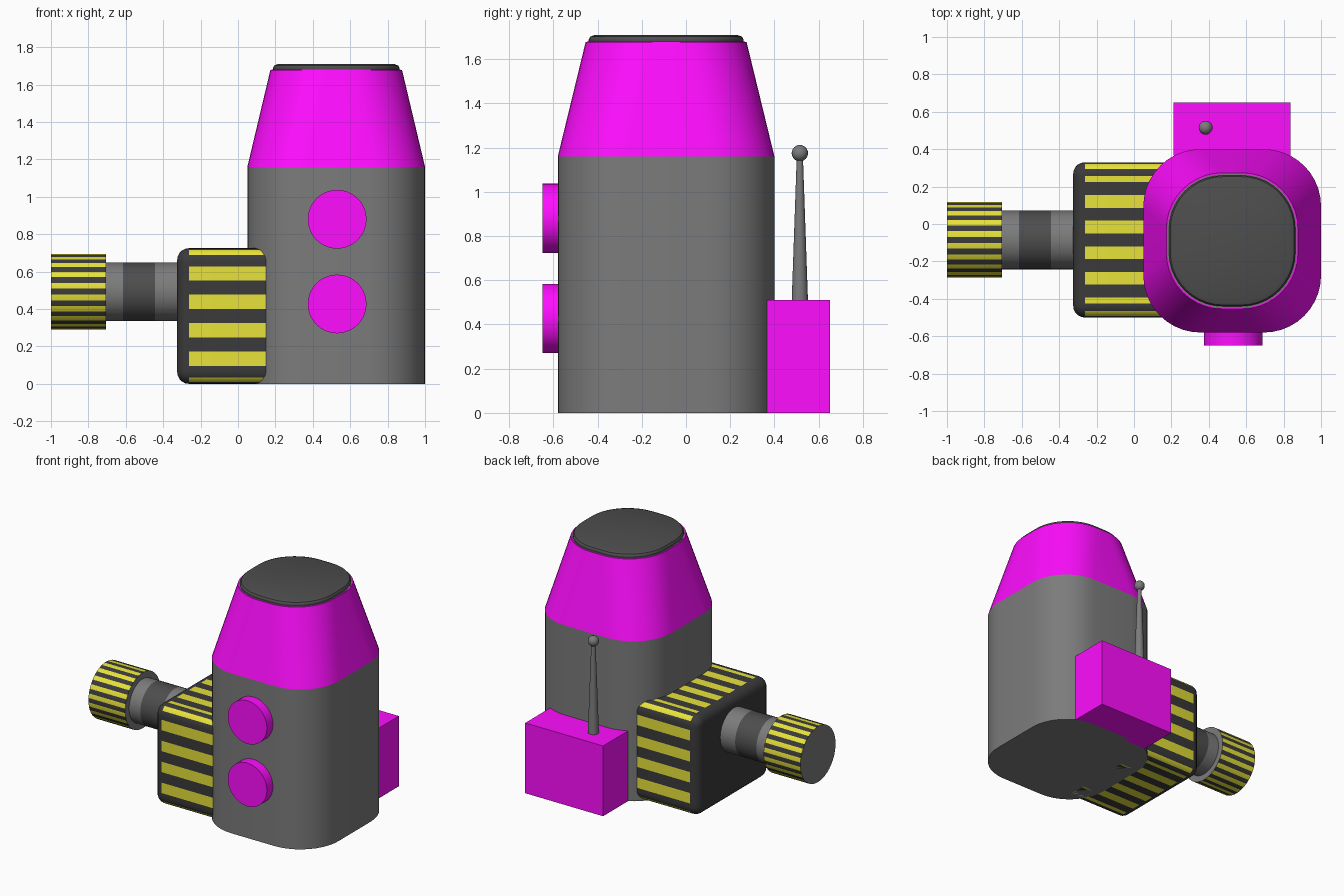
import bpy, bmesh, math
from mathutils import Vector

if "Cube" in bpy.data.objects:
    bpy.data.objects.remove(bpy.data.objects["Cube"])


def mat(name, r, g, b):
    m = bpy.data.materials.new(name)
    m.diffuse_color = (r, g, b, 1)
    m.use_nodes = True
    m.node_tree.nodes["Principled BSDF"].inputs["Base Color"].default_value = m.diffuse_color
    return m


MAGENTA = mat("magenta", 1.0, 0.004, 1.0)
DARK = mat("dark_grey", 0.075, 0.075, 0.075)
BLACK = mat("stripe_dark", 0.043, 0.043, 0.043)
YELLOW = mat("stripe_yellow", 0.80, 0.76, 0.042)
GREY = mat("mid_grey", 0.2, 0.2, 0.2)


def finish(name, bm, mats, smooth=True):
    bmesh.ops.recalc_face_normals(bm, faces=bm.faces)
    me = bpy.data.meshes.new(name)
    bm.to_mesh(me)
    bm.free()
    for m in mats:
        me.materials.append(m)
    ob = bpy.data.objects.new(name, me)
    bpy.context.collection.objects.link(ob)
    if smooth:
        bpy.context.view_layer.objects.active = ob
        ob.select_set(True)
        bpy.ops.object.shade_smooth_by_angle(angle=math.radians(30))
        ob.select_set(False)
    return ob


def loft(name, rings, mats=(GREY,), side=lambda i, j: 0, ends=(0, 0)):
    """Skin closed rings of points; side(i, j) picks the material slot."""
    bm = bmesh.new()
    vs = [[bm.verts.new(p) for p in ring] for ring in rings]
    n = len(rings[0])
    for i in range(len(vs) - 1):
        for j in range(n):
            k = (j + 1) % n
            f = bm.faces.new((vs[i][j], vs[i][k], vs[i + 1][k], vs[i + 1][j]))
            f.material_index = side(i, j)
    bm.faces.new(vs[0][::-1]).material_index = ends[0]
    bm.faces.new(vs[-1]).material_index = ends[1]
    return finish(name, bm, mats)


def outline(hx, hy, r, seg, stripes=((0, 0), (0, 0))):
    """Rounded rectangle: points, outward normals and stripe flags.
    stripes = (count, period) on the vertical and horizontal sides."""
    pts, nrm, flag = [], [], []
    for q in range(4):
        a0 = q * math.pi / 2
        c = Vector(((hx - r) * (1 if q in (0, 3) else -1),
                    (hy - r) * (1 if q < 2 else -1)))
        for s in range(seg + 1):
            a = a0 + s / seg * math.pi / 2
            d = Vector((math.cos(a), math.sin(a)))
            pts.append(c + d * r)
            nrm.append(d)
            flag.append(seg // 3 <= s < seg - seg // 3)
        # straight side following this corner, cut at stripe borders
        count, per = stripes[(q + 1) % 2]
        half = (hx - r) if q % 2 == 0 else (hy - r)
        mid = d * (hy if q % 2 == 0 else hx)
        t = Vector((-d.y, d.x))
        for k in range(count):
            for e in (-0.25, 0.25):
                u = (k - (count - 1) / 2 + e) * per
                u = max(-half + 0.004, min(half - 0.004, u))
                pts.append(mid + t * u)
                nrm.append(d)
                flag.append(e < 0)
    return pts, nrm, flag


def circle(r, n, phase=0.0):
    return [Vector((r * math.cos(2 * math.pi * (j + phase) / n),
                    r * math.sin(2 * math.pi * (j + phase) / n))) for j in range(n)]


def on_z(pts, z, cx, cy):
    return [(p.x + cx, p.y + cy, z) for p in pts]


def on_x(pts, x, cy, cz):
    return [(x, p.x + cy, p.y + cz) for p in pts]


# Main tower, tapered hood and cap
CX, CY = 0.525, -0.09


def tower(hx, hy, r, z):
    return on_z(outline(hx, hy, r, 10)[0], z, CX, CY)


loft("tower_body", [tower(0.475, 0.49, 0.305, z) for z in (0, 1.16)])
loft("tapered_hood", [tower(0.475, 0.49, 0.305, 1.16),
                      tower(0.352, 0.364, 0.3, 1.678)], [MAGENTA])
loft("cap_rim", [tower(0.345, 0.357, 0.295, 1.67), tower(0.345, 0.357, 0.295, 1.68)])
loft("top_cap", [tower(0.338, 0.35, 0.288, 1.675), tower(0.338, 0.35, 0.288, 1.69),
                 tower(0.331, 0.343, 0.283, 1.702), tower(0.31, 0.322, 0.265, 1.71)], [DARK])

# Round buttons on the front
for label, z in (("upper", 0.88), ("lower", 0.427)):
    ring = circle(0.157, 40)
    loft(label + "_button", [[(p.x + 0.53, y, p.y + z) for p in ring]
                             for y in (-0.65, -0.56)], [MAGENTA])

# Box on the back
bm = bmesh.new()
bmesh.ops.create_cube(bm, size=1)
for v in bm.verts:
    v.co = Vector((v.co.x * 0.625 + 0.523, v.co.y * 0.285 + 0.508, v.co.z * 0.51 + 0.255))
finish("back_box", bm, [MAGENTA], smooth=False)

# Antenna rod and ball
loft("antenna_rod", [on_z(circle(r, 20), z, 0.383, 0.515)
                     for r, z in ((0.037, 0.50), (0.014, 1.16))])
bm = bmesh.new()
bmesh.ops.create_uvsphere(bm, u_segments=20, v_segments=12, radius=0.037)
bmesh.ops.translate(bm, verts=bm.verts, vec=(0.383, 0.515, 1.175))
finish("antenna_ball", bm, [GREY])

# Striped shoulder block with a rounded dark end
AY = -0.085
pts, nrm, flag = outline(0.415, 0.3625, 0.07, 6, ((4, 0.152), (6, 0.137)))
rings = [on_x(pts, 0.2, AY, 0.3625)]
for s in range(6):
    a = s / 5 * math.pi / 2
    inset = 0.062 * (1 - math.cos(a))
    rings.append(on_x([p - n * inset for p, n in zip(pts, nrm)],
                      -0.263 - 0.062 * math.sin(a), AY, 0.3625))
loft("striped_block", rings, [BLACK, YELLOW],
     lambda i, j: int(i == 0 and flag[j]))

# Arm with a dark middle band
ring = circle(0.157, 40)
loft("arm", [on_x(ring, x, AY, 0.4925) for x in (-0.30, -0.445, -0.615, -0.72)],
     [GREY, DARK], lambda i, j: int(i == 1))

# Striped hand drum with plain grey ends
ring = circle(0.202, 40, 0.5)
loft("striped_drum", [on_x(ring, x, AY, 0.4925) for x in (-0.705, -1.0)],
     [BLACK, YELLOW, GREY], lambda i, j: j % 2 == 0, (2, 2))
